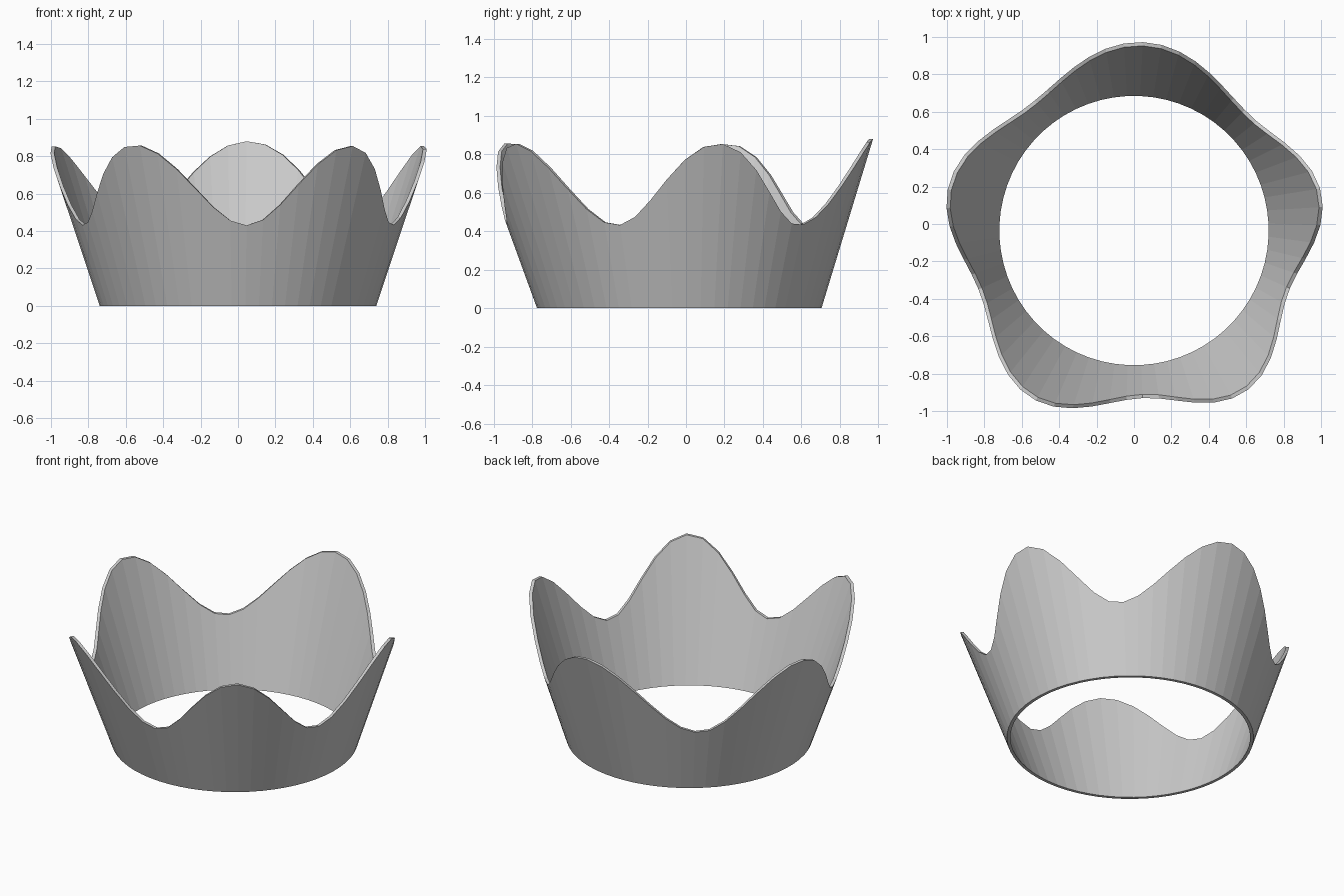
import bpy, bmesh, math

if "Cube" in bpy.data.objects:
    bpy.data.objects.remove(bpy.data.objects["Cube"])

SEGMENTS = 64
WALL = 0.02

# Rim knots: alternating valleys and peaks as (angle in degrees, height)
KNOTS = [(-87, 0.43), (-54, 0.855), (-21, 0.43), (13, 0.855), (45.5, 0.43),
         (87, 0.88), (128.5, 0.43), (164.5, 0.855), (201, 0.43),
         (237.3, 0.86), (273, 0.43)]


def rim_height(deg):
    # Cosine blend between neighbouring knots
    for (a0, z0), (a1, z1) in zip(KNOTS, KNOTS[1:]):
        if a0 <= deg <= a1:
            t = (1 - math.cos(math.pi * (deg - a0) / (a1 - a0))) / 2
            return z0 + (z1 - z0) * t


def wall_point(deg, z, inset):
    # Flared cone whose centre drifts slightly towards the front
    r = 0.74 + 0.335 * z - inset
    a = math.radians(deg)
    return (r * math.cos(a), -0.035 - 0.03 * z + r * math.sin(a), z)


# Crown band: outer and inner walls joined by rim and base strips
bm = bmesh.new()
rings = []
for i in range(SEGMENTS):
    deg = -87 + 360 * i / SEGMENTS
    top = rim_height(deg)
    profile = [(0, 0), (top, 0), (top, WALL), (0, WALL)]
    rings.append([bm.verts.new(wall_point(deg, z, d)) for z, d in profile])

for i in range(SEGMENTS):
    a, b = rings[i], rings[(i + 1) % SEGMENTS]
    for j in range(4):
        k = (j + 1) % 4
        bm.faces.new((a[j], b[j], b[k], a[k]))
bmesh.ops.recalc_face_normals(bm, faces=bm.faces)

mesh = bpy.data.meshes.new("crown_band")
bm.to_mesh(mesh)
bm.free()
bpy.context.collection.objects.link(bpy.data.objects.new("crown_band", mesh))
